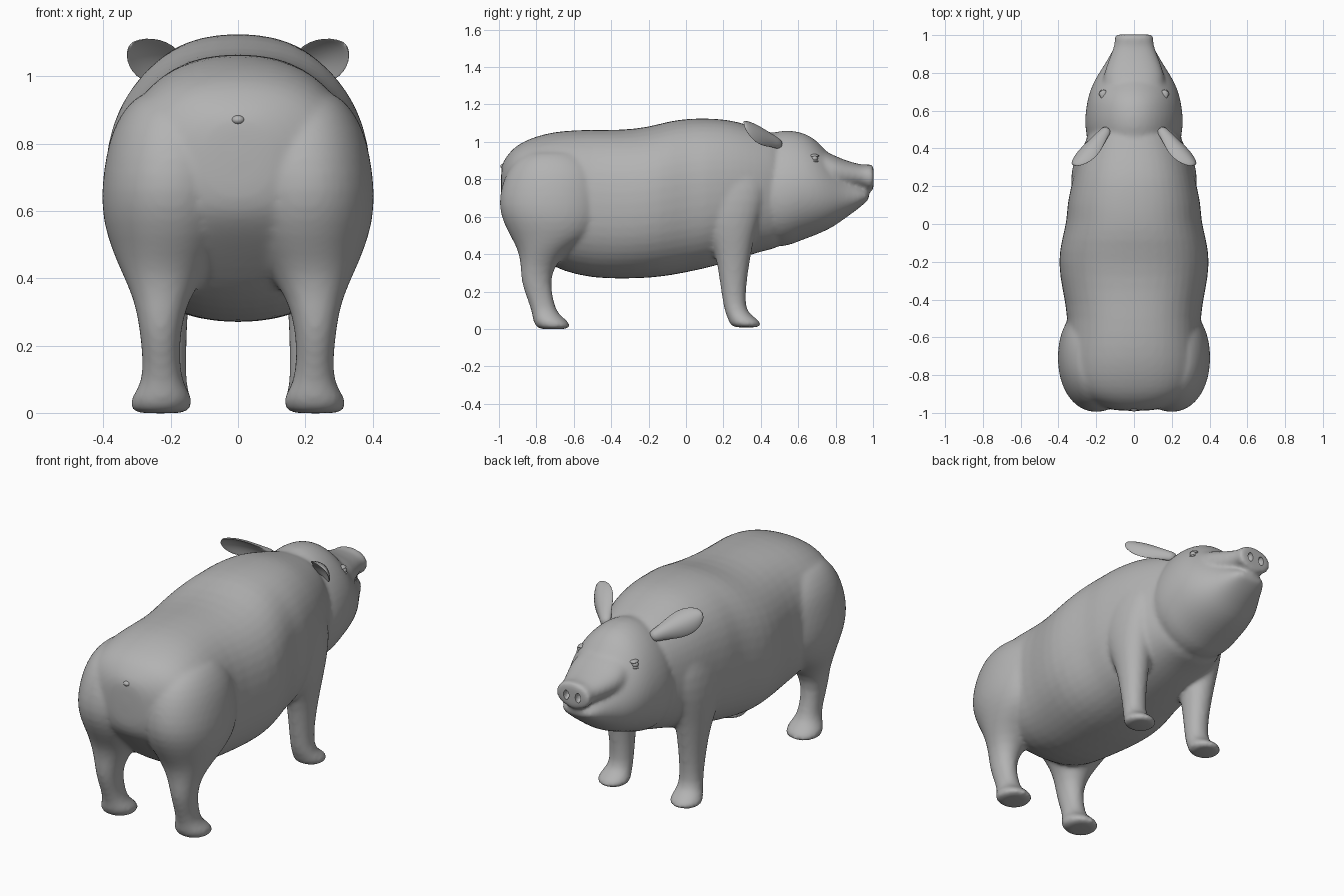
import bpy, bmesh
from math import cos, sin, pi, copysign
from mathutils import Vector

cube = bpy.data.objects.get("Cube")
if cube:
    bpy.data.objects.remove(cube, do_unlink=True)

SEGMENTS = 24
SIDES = (("left", 1), ("right", -1))

skin = bpy.data.materials.new("grey_skin")
skin.use_nodes = True
skin.diffuse_color = (0.45, 0.45, 0.45, 1)
skin.node_tree.nodes["Principled BSDF"].inputs["Base Color"].default_value = skin.diffuse_color


def rounded(angle, power):
    """Point on a unit superellipse."""
    c, s = cos(angle), sin(angle)
    return copysign(abs(c) ** (2 / power), c), copysign(abs(s) ** (2 / power), s)


def finish(name, bm, smooth=True):
    bmesh.ops.recalc_face_normals(bm, faces=bm.faces)
    for face in bm.faces:
        face.smooth = smooth
    mesh = bpy.data.meshes.new(name)
    bm.to_mesh(mesh)
    bm.free()
    mesh.materials.append(skin)
    obj = bpy.data.objects.new(name, mesh)
    bpy.context.collection.objects.link(obj)
    return obj


def loft(name, rings):
    """Skin a series of closed rings and round the result."""
    bm = bmesh.new()
    loops = [[bm.verts.new(p) for p in ring] for ring in rings]
    for low, high in zip(loops, loops[1:]):
        for i in range(len(low)):
            j = (i + 1) % len(low)
            bm.faces.new((low[i], low[j], high[j], high[i]))
    bm.faces.new(loops[0])
    bm.faces.new(loops[-1])
    obj = finish(name, bm)
    sub = obj.modifiers.new("rounding", "SUBSURF")
    sub.levels = sub.render_levels = 1
    return obj


def trunk(name, rows, power, taper=0):
    """Loft along y from rows of y, bottom, top, half width."""
    rings = []
    for y, bottom, top, half in rows:
        ring = []
        for i in range(SEGMENTS):
            u, v = rounded(2 * pi * i / SEGMENTS, power)
            z = (bottom + top) / 2 + v * (top - bottom) / 2
            ring.append((half * u * (1 - taper * v), y, z))
        rings.append(ring)
    return loft(name, rings)


def limb(name, rows, side):
    """Loft along z from rows of z, back, front, inner, outer."""
    rings = []
    for z, back, front, inner, outer in rows:
        ring = []
        for i in range(SEGMENTS):
            u, v = rounded(2 * pi * i / SEGMENTS, 2.1)
            x = (inner + outer) / 2 + u * (outer - inner) / 2
            ring.append((side * x, (back + front) / 2 + v * (front - back) / 2, z))
        rings.append(ring)
    return loft(name, rings)


def ball(name, centre, size, smooth=True):
    bm = bmesh.new()
    bmesh.ops.create_uvsphere(bm, u_segments=16, v_segments=10, radius=1)
    bmesh.ops.scale(bm, vec=size, verts=bm.verts)
    bmesh.ops.translate(bm, vec=centre, verts=bm.verts)
    return finish(name, bm, smooth)


def fuse(name, parts):
    """Merge overlapping parts into one continuous softened skin."""
    graph = bpy.context.evaluated_depsgraph_get()
    bm = bmesh.new()
    for part in parts:
        shape = part.evaluated_get(graph)
        bm.from_mesh(shape.to_mesh())
        shape.to_mesh_clear()
    for part in parts:
        bpy.data.objects.remove(part, do_unlink=True)
    obj = finish(name, bm)
    remesh = obj.modifiers.new("one_skin", "REMESH")
    remesh.mode = "VOXEL"
    remesh.voxel_size = 0.012
    remesh.use_smooth_shade = True
    soften = obj.modifiers.new("soften", "SMOOTH")
    soften.factor = 0.5
    soften.iterations = 8
    return obj


# Barrel body, rump to neck
parts = [trunk("barrel", [
    (-.99, .66, .86, .07), (-.978, .6, .895, .15), (-.945, .55, .945, .235),
    (-.9, .5, .988, .3), (-.83, .43, 1.022, .345), (-.75, .355, 1.047, .362),
    (-.66, .305, 1.063, .365), (-.5, .268, 1.07, .35), (-.35, .265, 1.066, .382),
    (-.2, .268, 1.082, .407), (-.08, .283, 1.118, .385), (.02, .303, 1.128, .358),
    (.1, .32, 1.13, .358), (.2, .347, 1.125, .335), (.28, .37, 1.11, .318),
    (.38, .405, 1.078, .285), (.46, .425, 1.052, .25), (.54, .44, 1.02, .21)], 2.35)]

# Head with lower jaw
parts.append(trunk("head", [
    (.36, .52, 1.0, .2), (.43, .45, 1.045, .245), (.52, .43, 1.068, .263),
    (.6, .465, 1.06, .257), (.67, .49, 1.035, .245), (.73, .515, .978, .225),
    (.79, .545, .908, .193), (.85, .59, .84, .152), (.92, .64, .785, .115),
    (.965, .68, .745, .088), (.98, .695, .73, .055)], 2, .12))

# Upper muzzle ending in a flat snout disc
parts.append(trunk("muzzle", [
    (.64, .74, .99, .15), (.76, .745, .945, .17), (.83, .75, .91, .15),
    (.9, .755, .888, .122), (.95, .755, .876, .104), (.97, .738, .882, .104),
    (.994, .738, .88, .104), (1.003, .744, .872, .097), (1.003, .76, .855, .08)], 2.2))

# Ham, hock and hoof
hind_rows = [
    (.96, -.83, -.58, .12, .28), (.91, -.91, -.5, .06, .335),
    (.84, -.96, -.44, .01, .375), (.76, -.99, -.42, -.005, .395),
    (.66, -1.005, -.415, -.005, .408), (.57, -.98, -.425, .0, .403),
    (.49, -.937, -.48, .035, .378), (.42, -.897, -.62, .09, .348),
    (.34, -.883, -.702, .145, .31), (.25, -.883, -.727, .17, .292),
    (.15, -.845, -.707, .173, .283), (.09, -.825, -.69, .163, .288),
    (.06, -.82, -.655, .143, .308), (.03, -.815, -.62, .132, .324),
    (.008, -.795, -.62, .145, .315), (-.002, -.785, -.635, .155, .305)]

# Shoulder, foreleg and hoof
front_rows = [
    (.94, .1, .36, .13, .245), (.86, .05, .405, .13, .295),
    (.75, .02, .435, .13, .328), (.62, .05, .405, .13, .337),
    (.5, .112, .368, .13, .322), (.4, .157, .348, .14, .302),
    (.28, .177, .328, .15, .284), (.17, .192, .318, .153, .274),
    (.09, .207, .323, .153, .278), (.06, .222, .373, .143, .298),
    (.03, .232, .405, .137, .308), (.005, .247, .4, .147, .303)]

# Cupped ear: distance along, half width, thickness, cup depth
ear_rows = [
    (-.05, .03, .025, .0), (.01, .038, .022, .012), (.07, .06, .013, .028),
    (.13, .072, .01, .034), (.18, .066, .008, .028), (.22, .046, .007, .016),
    (.245, .018, .005, .004)]
along = Vector((.15, -.16, .09)).normalized()
across = Vector((-.64, -.19, .73)).normalized()
facing = along.cross(across)
root = Vector((.165, .475, 1.0))

for label, side in SIDES:
    parts.append(limb(label + "_hind_leg", hind_rows, side))
    parts.append(limb(label + "_front_leg", front_rows, side))

pig = fuse("body_head_and_legs", parts)

for label, side in SIDES:
    rings = []
    for distance, half, thick, cup in ear_rows:
        ring = []
        for i in range(SEGMENTS):
            u, v = rounded(2 * pi * i / SEGMENTS, 2)
            p = root + along * distance + across * half * u
            p += facing * (thick * v + cup * (u * u - .5))
            ring.append((side * p.x, p.y, p.z))
        rings.append(ring)
    loft(label + "_ear", rings)

    # Eyeball with heavy lids
    ball(label + "_eye", (side * .168, .688, .912), (.018, .017, .017))
    ball(label + "_upper_eyelid", (side * .161, .686, .926), (.02, .025, .009))
    ball(label + "_lower_eyelid", (side * .17, .686, .897), (.018, .023, .008))

    # Nostril hollow
    cutter = ball(label + "_nostril_cutter", (side * .036, 1.0, .808), (.017, .03, .026), False)
    cutter.hide_render = True
    cutter.hide_set(True)
    hollow = pig.modifiers.new(label + "_nostril", "BOOLEAN")
    hollow.operation = "DIFFERENCE"
    hollow.object = cutter

# Short tail stub pressed into the rump
ball("tail", (0, -.975, .87), (.02, .018, .014))
